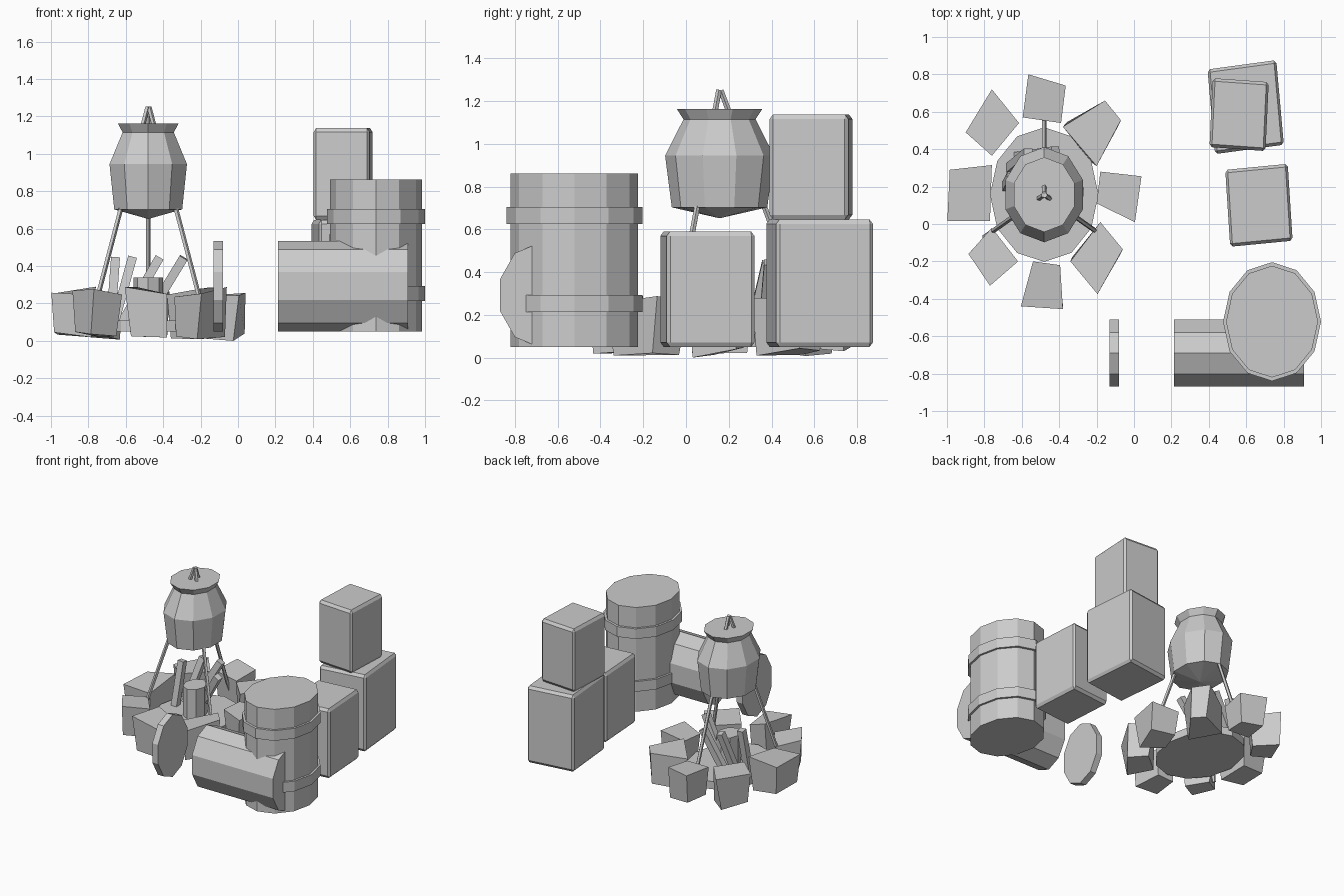
import bpy, bmesh, math, random
from mathutils import Matrix, Vector

if "Cube" in bpy.data.objects:
    bpy.data.objects.remove(bpy.data.objects["Cube"])

random.seed(4)
SY = 1.23  # whole scene is stretched in depth

grey = bpy.data.materials.new("light_grey")
grey.diffuse_color = (0.6, 0.6, 0.6, 1)
grey.use_nodes = True
grey.node_tree.nodes["Principled BSDF"].inputs["Base Color"].default_value = grey.diffuse_color


def finish(name, bm):
    bmesh.ops.recalc_face_normals(bm, faces=bm.faces)
    me = bpy.data.meshes.new(name)
    bm.to_mesh(me)
    bm.free()
    me.materials.append(grey)
    ob = bpy.data.objects.new(name, me)
    bpy.context.collection.objects.link(ob)
    return ob


def loft(name, rings):
    """Closed skin through rings of equal point count, capped at both ends."""
    bm = bmesh.new()
    vs = [[bm.verts.new(p) for p in ring] for ring in rings]
    n = len(vs[0])
    for a, b in zip(vs, vs[1:]):
        for i in range(n):
            j = (i + 1) % n
            bm.faces.new((a[i], a[j], b[j], b[i]))
    bm.faces.new(vs[0])
    bm.faces.new(vs[-1])
    bmesh.ops.remove_doubles(bm, verts=bm.verts, dist=1e-5)
    return finish(name, bm)


def lathe(name, cx, cy, profile, n, sy):
    """Upright turned part; one corner points to the front."""
    angles = [2 * math.pi * i / n - math.pi / 2 for i in range(n)]
    return loft(name, [[(cx + r * math.cos(a), cy + r * sy * math.sin(a), z)
                        for a in angles] for r, z in profile])


def prism_x(name, x0, x1, cy, cz, ry, rz, n):
    """Round part lying along x."""
    angles = [2 * math.pi * i / n + math.pi / 2 for i in range(n)]
    return loft(name, [[(x, cy + ry * math.cos(a), cz + rz * math.sin(a))
                        for a in angles] for x in (x0, x1)])


def beam(name, p, q, r, n):
    """Straight stick between two points."""
    p, q = Vector(p), Vector(q)
    d = (q - p).normalized()
    u = d.cross(Vector((0, 1, 0))).normalized()
    w = d.cross(u)
    return loft(name, [[c + r * (u * math.cos(a) + w * math.sin(a))
                        for a in [2 * math.pi * (i + 0.5) / n for i in range(n)]]
                       for c in (p, q)])


def crate(name, cx, cy, z0, z1, side, turn):
    """Chamfered box, turned and then stretched."""
    bm = bmesh.new()
    bmesh.ops.create_cube(bm, size=side)
    bmesh.ops.bevel(bm, geom=bm.edges[:], offset=0.013, segments=1, affect='EDGES')
    m = (Matrix.Translation((cx, cy, (z0 + z1) / 2))
         @ Matrix.Diagonal((1, SY, (z1 - z0) / side, 1))
         @ Matrix.Rotation(math.radians(turn), 4, 'Z'))
    bm.transform(m)
    return finish(name, bm)


# Crates
crate("large_crate", 0.597, 0.625, 0.05, 0.647, 0.37, 6.3)
crate("stacked_crate", 0.562, 0.585, 0.647, 1.137, 0.30, -3.3)
crate("front_crate", 0.668, 0.10, 0.05, 0.59, 0.335, 4.5)

# Upright barrel with two hoops
BX, BY = 0.738, -0.522
lathe("barrel", BX, BY, [(0.246, 0.05), (0.246, 0.862)], 12, 1.213)
for label, z0, z1 in (("lower", 0.214, 0.293), ("upper", 0.625, 0.704)):
    lathe(label + "_hoop", BX, BY, [(0.262, z0), (0.262, z1)], 12, 1.213)

# Fallen barrel and its loose lid
prism_x("fallen_barrel", 0.213, 0.91, -0.69, 0.2925, 0.189, 0.2425, 10)
prism_x("loose_lid", -0.13, -0.08, -0.69, 0.2925, 0.189, 0.2425, 10)

# Fire pit: ash bed, stump and leaning sticks
FX, FY = -0.48, 0.157
lathe("ash_bed", FX, FY, [(0.29, 0.05), (0.29, 0.11)], 12, 1.24)
lathe("stump", FX, FY, [(0.08, 0.06), (0.08, 0.34)], 8, SY)
sticks = [((-0.68, 0.20, 0.1), (-0.655, 0.25, 0.445)),
          ((-0.66, 0.30, 0.1), (-0.565, 0.38, 0.445)),
          ((-0.62, 0.36, 0.1), (-0.42, 0.39, 0.445)),
          ((-0.50, 0.22, 0.1), (-0.29, 0.17, 0.445))]
for i, (p, q) in enumerate(sticks):
    beam(f"firewood_{i + 1}", p, q, 0.034, 4)

# Tripod
for i in range(3):
    a = math.radians(90 + 120 * i)
    c, s = math.cos(a), math.sin(a)
    beam(f"tripod_leg_{i + 1}",
         (FX + 0.37 * c, FY + 0.37 * SY * s, 0.05),
         (FX + 0.005 * c, FY + 0.005 * SY * s, 1.25), 0.0135, 5)

# Hanging pot with flared rim and shallow pointed base
lathe("cooking_pot", FX, FY,
      [(0.0005, 0.652), (0.191, 0.703), (0.2177, 0.945),
       (0.144, 1.115), (0.171, 1.163)], 10, 1.17)

# Ring of rough stones: plan corners (x, y) of each
stones = [
    [(-0.18, 0.28), (0.04, 0.255), (0.005, 0.01), (-0.20, 0.11)],
    [(-0.38, 0.52), (-0.155, 0.66), (-0.07, 0.555), (-0.20, 0.31)],
    [(-0.565, 0.80), (-0.365, 0.74), (-0.39, 0.54), (-0.595, 0.57)],
    [(-0.76, 0.72), (-0.615, 0.54), (-0.76, 0.365), (-0.90, 0.49)],
    [(-0.985, 0.29), (-0.76, 0.315), (-0.77, 0.015), (-0.998, 0.015)],
    [(-0.76, -0.02), (-0.62, -0.20), (-0.77, -0.33), (-0.885, -0.16)],
    [(-0.54, -0.20), (-0.395, -0.22), (-0.38, -0.455), (-0.605, -0.44)],
    [(-0.18, 0.01), (-0.06, -0.135), (-0.195, -0.375), (-0.34, -0.20)],
]
for i, quad in enumerate(stones):
    mid = sum((Vector((x, y, 0)) for x, y in quad), Vector()) / 4
    twist = Matrix.Rotation(random.uniform(-0.2, 0.2), 3, 'Z')
    top = [Vector((x, y, random.uniform(0.235, 0.29))) for x, y in quad]
    low = []
    for x, y in quad:
        p = mid + twist @ (Vector((x, y, 0)) - mid) * random.uniform(0.78, 0.93)
        p.z = random.uniform(0.005, 0.05)
        low.append(p)
    if i == 0:
        low[2].z = 0.0
    loft(f"fire_stone_{i + 1}", [low, top])
